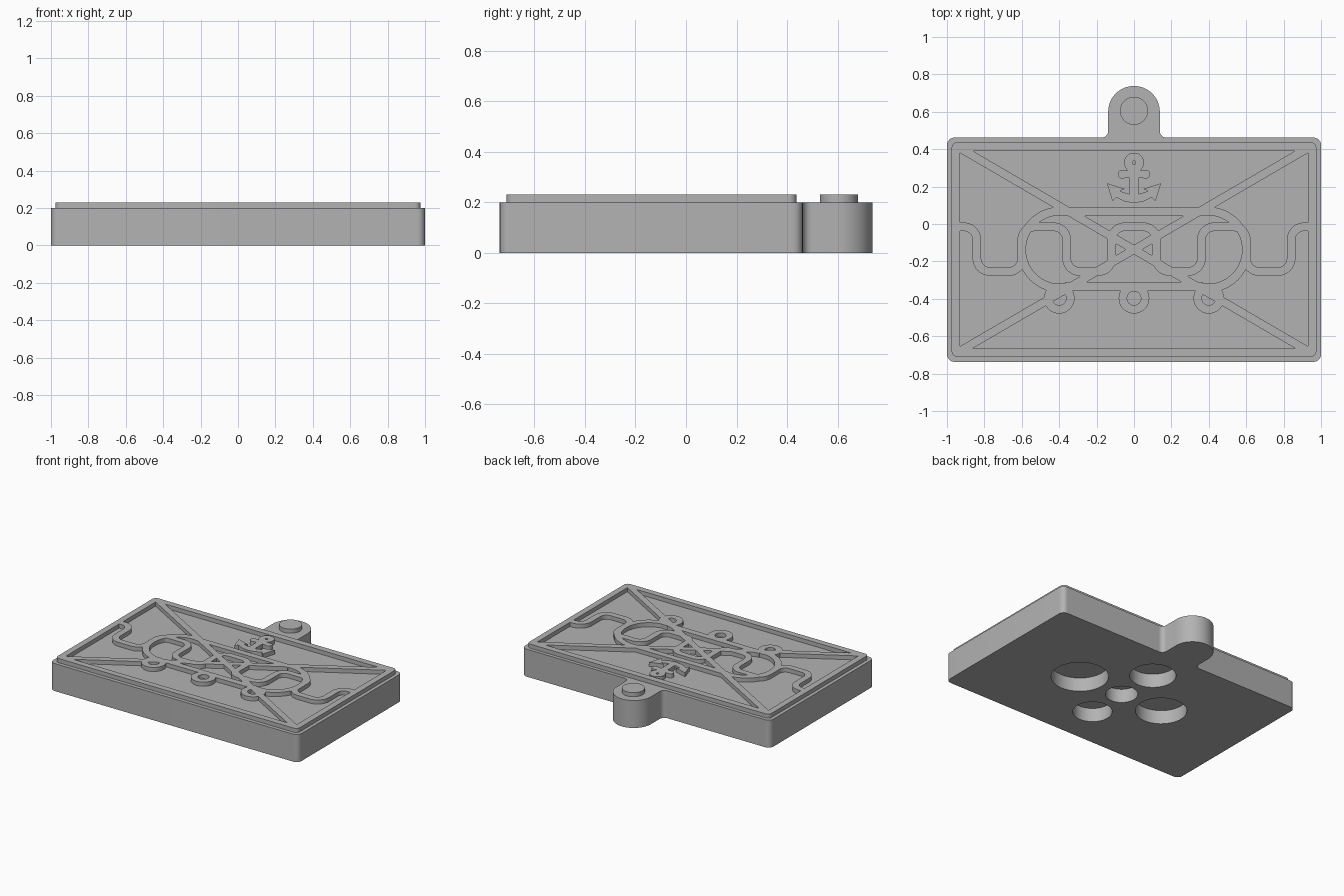
import bpy, bmesh
from math import sin, cos, radians, pi
from mathutils import Vector
from mathutils.geometry import delaunay_2d_cdt

old = bpy.data.objects.get("Cube")
if old:
    bpy.data.objects.remove(old, do_unlink=True)

CY = -0.137          # centre of the plate and its relief
BASE_TOP = 0.2
LINE = 0.046         # width of the raised lines

grey = bpy.data.materials.new("grey plastic")
grey.use_nodes = True
grey.diffuse_color = (0.45, 0.45, 0.45, 1)
grey.node_tree.nodes["Principled BSDF"].inputs["Base Color"].default_value = grey.diffuse_color


def arc(cx, cy, r, a0, a1, n=10):
    return [(cx + r * cos(radians(a0 + (a1 - a0) * i / n)),
             cy + r * sin(radians(a0 + (a1 - a0) * i / n))) for i in range(n + 1)]


def box(x0, x1, y0, y1):
    return [(x0, y0), (x1, y0), (x1, y1), (x0, y1)]


def ribbon(path, width=LINE):
    """Quads that follow an open path with constant width."""
    pts = [Vector(p) for p in path]
    sides = []
    for i, p in enumerate(pts):
        t = (pts[min(i + 1, len(pts) - 1)] - pts[max(i - 1, 0)]).normalized()
        n = Vector((-t.y, t.x)) * width / 2
        sides.append((p - n, p + n))
    return [[tuple(a[0]), tuple(b[0]), tuple(b[1]), tuple(a[1])]
            for a, b in zip(sides, sides[1:])]


def annulus(cx, cy, r_in, r_out, n=32):
    inner, outer = arc(cx, cy, r_in, 0, 360, n), arc(cx, cy, r_out, 0, 360, n)
    return [[inner[i], outer[i], outer[i + 1], inner[i + 1]] for i in range(n)]


def finish(obj):
    obj.data.materials.append(grey)
    bpy.ops.object.select_all(action="DESELECT")
    bpy.context.view_layer.objects.active = obj
    obj.select_set(True)
    bpy.ops.object.shade_smooth_by_angle(angle=radians(30))


def new_object(name, bm):
    mesh = bpy.data.meshes.new(name)
    bm.to_mesh(mesh)
    bm.free()
    obj = bpy.data.objects.new(name, mesh)
    bpy.context.collection.objects.link(obj)
    return obj


def plate(name, polys, z0, z1):
    """Merge overlapping flat polygons into one shape and raise it from z0 to z1."""
    verts, faces = [], []
    for poly in polys:
        poly = list(dict.fromkeys((round(x, 5), round(y, 5)) for x, y in poly))
        if len(poly) < 3:
            continue
        area = sum(a[0] * b[1] - b[0] * a[1] for a, b in zip(poly, poly[1:] + poly[:1]))
        if area < 0:
            poly.reverse()
        faces.append(list(range(len(verts), len(verts) + len(poly))))
        verts += [Vector(p) for p in poly]
    out = delaunay_2d_cdt(verts, [], faces, 1, 1e-5, True)
    bm = bmesh.new()
    low = [bm.verts.new((v.x, v.y, z0)) for v in out[0]]
    high = [bm.verts.new((v.x, v.y, z1)) for v in out[0]]
    kept = [list(f) for f, src in zip(out[2], out[5]) if src]
    edges = {(f[i], f[(i + 1) % len(f)]) for f in kept for i in range(len(f))}
    for f in kept:
        bm.faces.new([high[i] for i in f])
        bm.faces.new([low[i] for i in reversed(f)])
    for a, b in edges:
        if (b, a) not in edges:
            bm.faces.new([low[a], low[b], high[b], high[a]])
    loose = [v for v in bm.verts if not v.link_faces]
    bmesh.ops.delete(bm, geom=loose, context="VERTS")
    return new_object(name, bm)


def rounded_rect(hx, y0, y1, r):
    return (arc(-hx + r, y0 + r, r, 180, 270) + arc(hx - r, y0 + r, r, 270, 360)
            + arc(hx - r, y1 - r, r, 0, 90) + arc(-hx + r, y1 - r, r, 90, 180))


# Base slab with hanging tab
corners = rounded_rect(1, -0.737, 0.462, 0.04)
tab_r, tab_y, fil = 0.138, 0.6, 0.035
tab = (arc(tab_r + fil, 0.462 + fil, fil, 270, 180)
       + arc(0, tab_y, tab_r, 0, 180, 36)
       + arc(-tab_r - fil, 0.462 + fil, fil, 0, -90))
outline = corners[:33] + tab + corners[33:]
bm = bmesh.new()
bottom = bm.faces.new([bm.verts.new((x, y, 0)) for x, y in outline])
res = bmesh.ops.extrude_face_region(bm, geom=[bottom], use_keep_orig=True)
bmesh.ops.translate(bm, vec=(0, 0, BASE_TOP),
                    verts=[v for v in res["geom"] if isinstance(v, bmesh.types.BMVert)])
bmesh.ops.recalc_face_normals(bm, faces=bm.faces[:])
base = new_object("base_plate", bm)

# Round pockets in the underside
bm = bmesh.new()
for x, y, r in ((0.36, 0, 0.19), (-0.34, 0, 0.17), (0, 0.32, 0.153), (0, -0.3, 0.13), (0, 0, 0.107)):
    res = bmesh.ops.create_cone(bm, cap_ends=True, segments=48, radius1=r, radius2=r, depth=0.2)
    bmesh.ops.translate(bm, verts=res["verts"], vec=(x, CY + 0.01 + y, 0))
cutter = new_object("pocket_cutter", bm)
cutter.hide_render = True
cut = base.modifiers.new("pockets", "BOOLEAN")
cut.operation, cut.solver, cut.object = "DIFFERENCE", "EXACT", cutter
bpy.context.view_layer.objects.active = base
bpy.ops.object.modifier_apply(modifier=cut.name)
bpy.data.objects.remove(cutter, do_unlink=True)
finish(base)

# Raised rim, diagonals, bars, wave, side arcs and small rings
relief = []
outer = rounded_rect(0.975, -0.71, 0.437, 0.03)
inner = [(max(-0.93, min(0.93, x)), max(-0.665, min(0.39, y))) for x, y in outer]
for i in range(len(outer)):
    j = (i + 1) % len(outer)
    relief.append([outer[i], outer[j], inner[j], inner[i]])

slope = 0.583
for s in (-1, 1):
    relief += ribbon([(-0.94, CY - s * slope * 0.94), (0.94, CY + s * slope * 0.94)], 0.044)
relief.append(box(-0.37, 0.37, 0.042, 0.088))
relief.append(box(-0.37, 0.37, -0.358, -0.31))

top, low, r = -0.015, -0.254, 0.07
wave = [(-0.95, top)]
for k in range(8):
    x = -0.84 + 0.24 * k
    if k % 2 == 0:
        wave += arc(x - r, top - r, r, 90, 0) + arc(x + r, low + r, r, 180, 270)
    else:
        wave += arc(x - r, low + r, r, 270, 360) + arc(x + r, top - r, r, 180, 90)
relief += ribbon(wave + [(0.95, top)])

for s in (-1, 1):
    relief += ribbon([(-s * x, y) for x, y in arc(-0.395, CY, 0.206, 82, 295, 40)])
for x in (-0.4, 0, 0.4):
    relief += annulus(x, -0.397, 0.037, 0.082)
finish(plate("relief_pattern", relief, BASE_TOP - 0.01, 0.23))

# Anchor emblem: eye, stock, shank and flukes
anchor = annulus(0, 0.328, 0.009, 0.053)
anchor += [box(-0.024, 0.024, 0.13, 0.3), box(-0.06, 0.06, 0.245, 0.287)]
half = [(0, 0.112), (0, 0.16), (0.025, 0.16), (0.075, 0.176), (0.05, 0.188),
        (0.145, 0.218), (0.115, 0.122), (0.095, 0.142), (0.05, 0.12)]
for s in (-1, 1):
    anchor.append(arc(s * 0.062, 0.266, 0.024, 0, 360, 20))
    anchor.append([(s * x, y) for x, y in half])
finish(plate("anchor_emblem", anchor, BASE_TOP - 0.01, 0.23))

# Raised disc on the tab
finish(plate("tab_disc", [arc(0, 0.605, 0.075, 0, 360, 48)], BASE_TOP - 0.01, 0.23))
